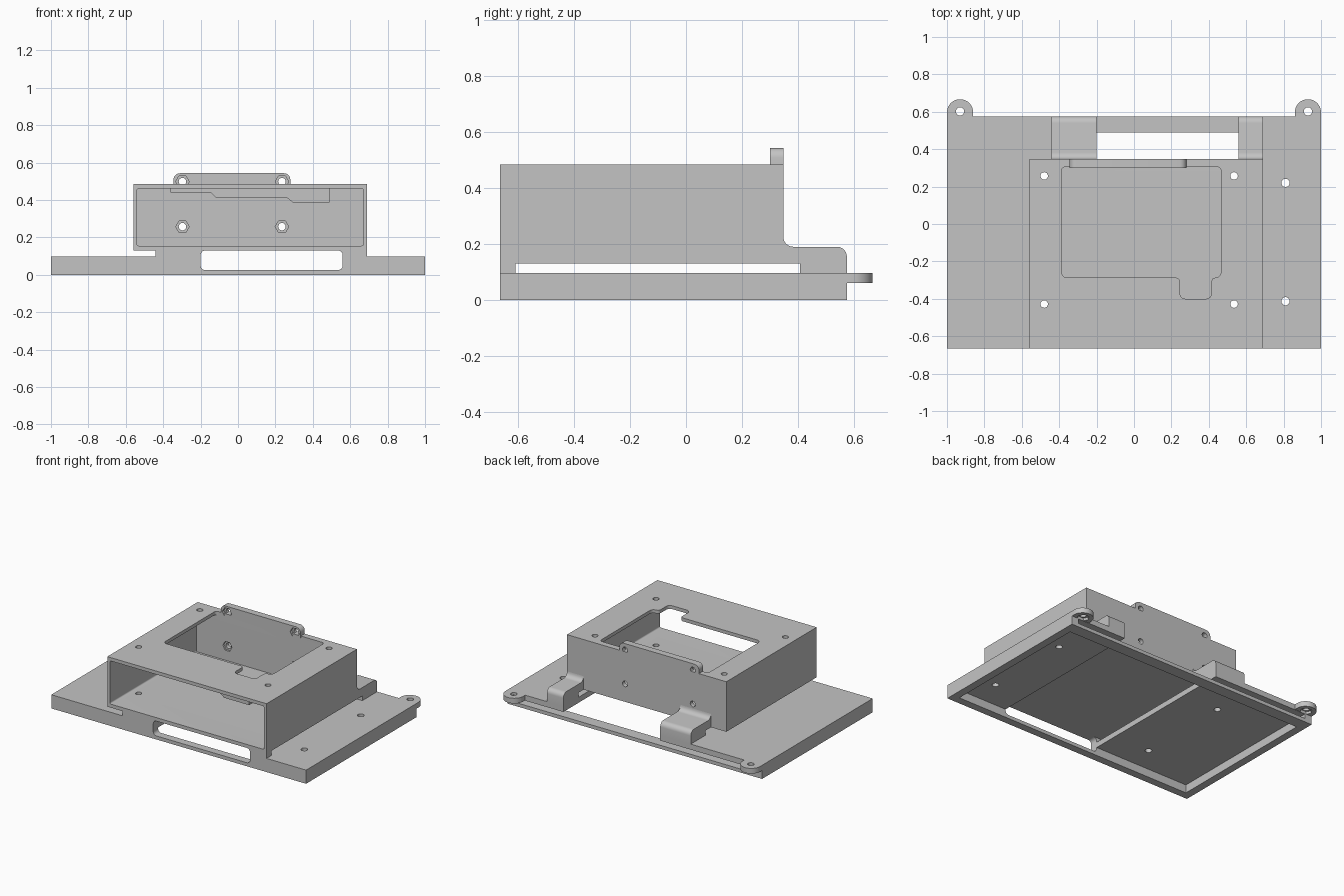
import bpy, bmesh, math
from mathutils import Vector

if "Cube" in bpy.data.objects:
    bpy.data.objects.remove(bpy.data.objects["Cube"], do_unlink=True)

grey = bpy.data.materials.new("mid_grey")
grey.use_nodes = True
colour = (0.55, 0.55, 0.55, 1)
grey.diffuse_color = colour
grey.node_tree.nodes["Principled BSDF"].inputs["Base Color"].default_value = colour


def rounded(points, steps=6):
    """Outline from (u, v) or (u, v, radius) corners."""
    out = []
    for i, p in enumerate(points):
        c = Vector(p[:2])
        r = p[2] if len(p) > 2 else 0
        if not r:
            out.append(c)
            continue
        a = (Vector(points[i - 1][:2]) - c).normalized() * r
        b = (Vector(points[(i + 1) % len(points)][:2]) - c).normalized() * r
        for k in range(steps + 1):
            t = k / steps * math.pi / 2
            out.append(c + a * (1 - math.sin(t)) + b * (1 - math.cos(t)))
    return out


def rect(u0, u1, v0, v1, r=0):
    return rounded([(u0, v0, r), (u1, v0, r), (u1, v1, r), (u0, v1, r)])


def disc(u, v, r, sides=24):
    return [Vector((u + r * math.cos(math.tau * k / sides),
                    v + r * math.sin(math.tau * k / sides))) for k in range(sides)]


def prism(name, outline, axis, lo, hi):
    """Solid made by sweeping an outline along one axis."""
    def place(p, d):
        return {"x": (d, p[0], p[1]), "y": (p[0], d, p[1]), "z": (p[0], p[1], d)}[axis]
    bm = bmesh.new()
    face = bm.faces.new([bm.verts.new(place(p, lo)) for p in outline])
    new = bmesh.ops.extrude_face_region(bm, geom=[face])["geom"]
    shift = Vector(place((0, 0), hi - lo))
    bmesh.ops.translate(bm, verts=[g for g in new if isinstance(g, bmesh.types.BMVert)], vec=shift)
    bmesh.ops.recalc_face_normals(bm, faces=bm.faces)
    mesh = bpy.data.meshes.new(name)
    bm.to_mesh(mesh)
    bm.free()
    mesh.materials.append(grey)
    obj = bpy.data.objects.new(name, mesh)
    bpy.context.collection.objects.link(obj)
    return obj


def finish(obj, cutters=()):
    """Cut the part, then smooth its curved faces."""
    for cut in cutters:
        mod = obj.modifiers.new("cut", "BOOLEAN")
        mod.operation, mod.solver, mod.object = "DIFFERENCE", "EXACT", cut
    if cutters:
        bpy.context.view_layer.update()
        graph = bpy.context.evaluated_depsgraph_get()
        mesh = bpy.data.meshes.new_from_object(obj.evaluated_get(graph))
        obj.modifiers.clear()
        obj.data = mesh
        for cut in cutters:
            bpy.data.objects.remove(cut, do_unlink=True)
    obj.data.shade_smooth()
    obj.data.set_sharp_from_angle(angle=math.radians(30))


def cutter(outline, axis, lo, hi):
    obj = prism("cutter", outline, axis, lo, hi)
    obj.hide_render = True
    return obj


FRONT, BACK = -0.665, 0.575
LEFT, RIGHT = -0.56, 0.69
CEILING, PLATE_TOP = 0.058, 0.097
box_holes = [(x, y) for x in (-0.48, 0.535) for y in (-0.428, 0.257)]
side_holes = [(0.81, y) for y in (-0.413, 0.22)]
window = rect(-0.2, 0.56, 0.025, 0.13, 0.025)

# Base plate: bottom frame, cavity open as a slot at the rear, wide channel
base = prism("base_plate", rect(-1, 1, FRONT, BACK), "z", 0, PLATE_TOP)
finish(base, [cutter(rect(-0.945, 0.945, -0.61, 0.49), "z", -0.1, 0.04),
              cutter(rect(-0.945, 0.945, -0.61, 0.8), "z", 0.025, CEILING),
              cutter(rect(-0.2, 0.56, -0.61, 0.8), "z", 0.04, 0.2),
              cutter(window, "y", -0.8, -0.6)]
       + [cutter(disc(x, y, 0.022), "z", 0.03, 0.3) for x, y in box_holes + side_holes])

# Front support strip under the housing
strip = prism("front_support", rect(-0.44, RIGHT, PLATE_TOP, 0.13), "y", FRONT, -0.61)
finish(strip, [cutter(window, "y", -0.8, -0.5)])

# Housing: open front, roof opening, screw holes and hex nut pockets
def back_cutters(z):
    cuts = []
    for x in (-0.297, 0.235):
        cuts.append(cutter(disc(x, z, 0.02), "y", 0.25, 0.5))
        cuts.append(cutter(disc(x, z, 0.036, 6), "y", 0.25, 0.318))
    return cuts


opening = rounded([(-0.387, -0.287, 0.03), (0.245, -0.287, 0.02), (0.245, -0.4, 0.03),
                   (0.415, -0.4, 0.03), (0.415, -0.287, 0.02), (0.465, -0.287, 0.03),
                   (0.465, 0.305, 0.02), (-0.387, 0.305, 0.02)])
housing = prism("housing", rect(LEFT, RIGHT, 0.13, 0.485), "y", FRONT, 0.348)
finish(housing, [cutter(rect(-0.54, 0.67, 0.155, 0.461, 0.01), "y", -0.8, 0.305),
                 cutter(opening, "z", 0.4, 0.6)]
       + [cutter(disc(x, y, 0.02), "z", 0, 0.6) for x, y in box_holes]
       + back_cutters(0.257))

# Stepped lip hanging under the roof near the open front
lip = prism("roof_lip", [(-0.362, 0.461), (-0.362, 0.441), (-0.147, 0.441), (-0.117, 0.411),
                         (0.263, 0.411), (0.293, 0.387), (0.49, 0.387), (0.49, 0.461)],
            "y", -0.575, -0.535)
finish(lip)

# Rounded mounting tab above the back wall
tab = prism("mounting_tab", rounded([(-0.345, 0.47), (0.28, 0.47), (0.28, 0.543, 0.035),
                                     (-0.345, 0.543, 0.035)]), "y", 0.3, 0.348)
finish(tab, back_cutters(0.498))

# Rear arms joining the housing to the base
arm_profile = rounded([(0.34, 0.13), (0.408, 0.13), (0.408, PLATE_TOP), (BACK, PLATE_TOP),
                       (BACK, 0.19, 0.035), (0.348, 0.19, 0.035), (0.348, 0.225), (0.34, 0.225)])
for name, x0, x1 in (("wide_rear_arm", -0.44, -0.2), ("narrow_rear_arm", 0.56, RIGHT)):
    finish(prism(name, arm_profile, "x", x0, x1))

# Screw ears at the rear corners, with nut pockets underneath
for name, side in (("left_ear", 1), ("right_ear", -1)):
    x = side * 0.93
    arc = [Vector((x + 0.07 * math.cos(a), 0.597 + 0.07 * math.sin(a)))
           for a in [math.pi * k / 20 for k in range(21)]]
    ear = prism(name, arc + [Vector((x - 0.07, BACK)), Vector((x + 0.07, BACK))],
                "z", 0.06, PLATE_TOP)
    finish(ear, [cutter(disc(x, 0.602, 0.022), "z", 0, 0.2),
                 cutter(disc(x, 0.602, 0.04, 6), "z", 0, 0.078)])
